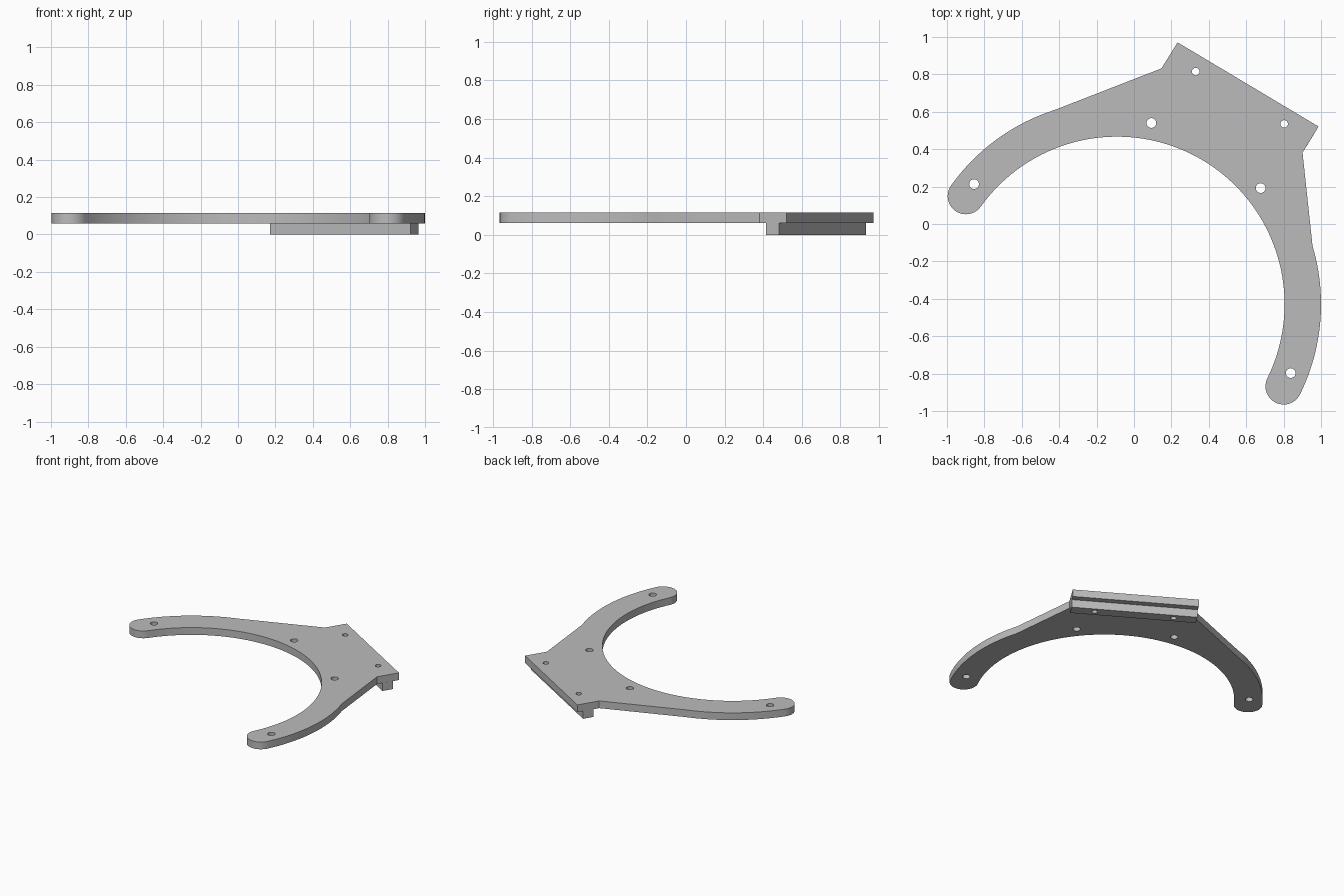
import bpy, bmesh
from math import cos, sin, radians
from mathutils import Vector

if "Cube" in bpy.data.objects:
    bpy.data.objects.remove(bpy.data.objects["Cube"], do_unlink=True)

# One plain grey for the whole bracket
GREY = (0.5, 0.5, 0.5, 1)
grey = bpy.data.materials.new("plain grey")
grey.use_nodes = True
grey.diffuse_color = GREY
grey.node_tree.nodes["Principled BSDF"].inputs["Base Color"].default_value = GREY


def arc(center, radius, start, end, steps):
    """Points along an arc, angles in degrees."""
    angles = [radians(start + (end - start) * i / steps) for i in range(steps + 1)]
    return [Vector((center[0] + radius * cos(a), center[1] + radius * sin(a))) for a in angles]


def circle(center, radius):
    return arc(center, radius, 0, 360, 32)[:-1]


def slab(name, loops, bottom, top):
    """Extrude an outline with holes between two heights."""
    curve = bpy.data.curves.new(name, "CURVE")
    curve.dimensions = "2D"
    curve.fill_mode = "BOTH"
    curve.extrude = (top - bottom) / 2
    for loop in loops:
        spline = curve.splines.new("POLY")
        spline.points.add(len(loop) - 1)
        for point, co in zip(spline.points, loop):
            point.co = (co[0], co[1], 0, 1)
        spline.use_cyclic_u = True
    source = bpy.data.objects.new(name + " outline", curve)
    bpy.context.collection.objects.link(source)
    bpy.context.view_layer.update()
    depsgraph = bpy.context.evaluated_depsgraph_get()
    mesh = bpy.data.meshes.new_from_object(source.evaluated_get(depsgraph))
    bpy.data.objects.remove(source, do_unlink=True)

    # Weld caps to walls and lift to height
    bm = bmesh.new()
    bm.from_mesh(mesh)
    bmesh.ops.remove_doubles(bm, verts=bm.verts, dist=0.0005)
    bmesh.ops.translate(bm, verts=bm.verts, vec=(0, 0, (top + bottom) / 2))
    bmesh.ops.recalc_face_normals(bm, faces=bm.faces)
    bm.to_mesh(mesh)
    bm.free()
    mesh.name = name
    mesh.materials.clear()
    mesh.materials.append(grey)
    obj = bpy.data.objects.new(name, mesh)
    bpy.context.collection.objects.link(obj)
    bpy.ops.object.select_all(action="DESELECT")
    obj.select_set(True)
    bpy.context.view_layer.objects.active = obj
    bpy.ops.object.shade_smooth_by_angle(angle=radians(30))
    return obj


# Curved arms: a ring sector with rounded tips
CENTER = Vector((-0.091, -0.429))
INNER, OUTER = 0.896, 1.091
MID, CAP = (INNER + OUTER) / 2, (OUTER - INNER) / 2
RIGHT_END, LEFT_END = -26.2, 144.4
left_tip = CENTER + MID * Vector((cos(radians(LEFT_END)), sin(radians(LEFT_END))))
right_tip = CENTER + MID * Vector((cos(radians(RIGHT_END)), sin(radians(RIGHT_END))))

# Mounting tab on the outer side, between the two arms
tab = [(0.901, 0.382), (0.987, 0.521), (0.233, 0.971), (0.147, 0.832)]

outline = arc(CENTER, OUTER, RIGHT_END, 16.6, 24)
outline += tab
outline += arc(CENTER, OUTER, 107.6, LEFT_END, 20)
outline += arc(left_tip, CAP, LEFT_END, LEFT_END + 180, 20)[1:-1]
outline += arc(CENTER, INNER, LEFT_END, RIGHT_END, 80)
outline += arc(right_tip, CAP, RIGHT_END - 180, RIGHT_END, 20)[1:-1]

# Screw holes
arm_holes = [circle(c, 0.026) for c in
             [(-0.855, 0.213), (0.093, 0.54), (0.677, 0.192), (0.838, -0.797)]]
tab_holes = [circle(c, 0.02) for c in [(0.33, 0.815), (0.803, 0.535)]]

slab("arm_plate", [outline] + arm_holes + tab_holes, 0.06, 0.115)

# Rail under the tab
rail = [(0.922, 0.415), (0.964, 0.483), (0.212, 0.932), (0.17, 0.864)]
slab("mounting_rail", [rail] + tab_holes, 0, 0.06)
